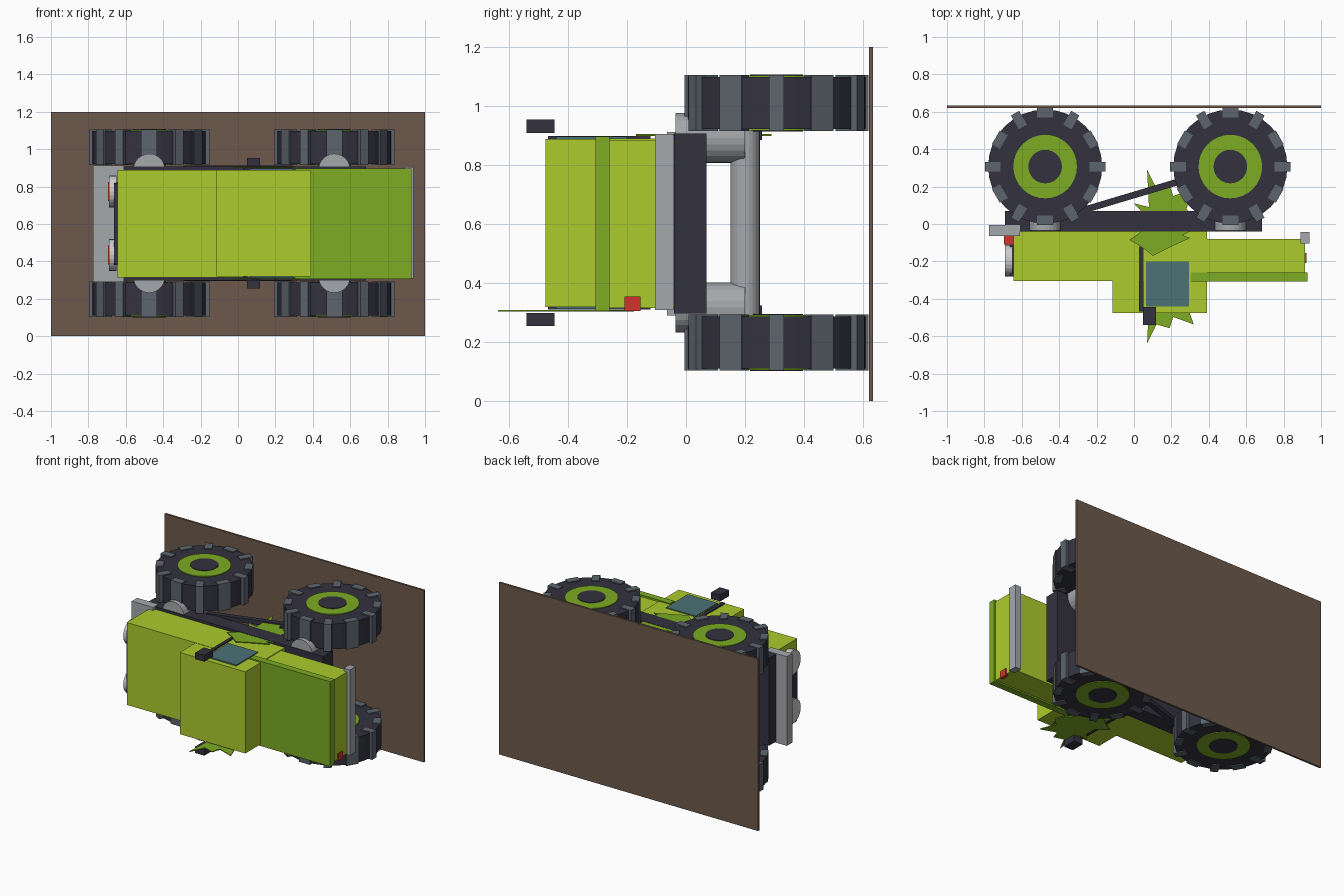
import bpy, bmesh, math
from mathutils import Matrix, Vector

if "Cube" in bpy.data.objects:
    bpy.data.objects.remove(bpy.data.objects["Cube"])


def lin(c):
    return c / 12.92 if c <= 0.04045 else ((c + 0.055) / 1.055) ** 2.4


def material(name, code):
    m = bpy.data.materials.new(name)
    rgb = [lin(int(code[i:i + 2], 16) / 255) for i in (0, 2, 4)]
    m.diffuse_color = (*rgb, 1)
    m.use_nodes = True
    m.node_tree.nodes["Principled BSDF"].inputs["Base Color"].default_value = m.diffuse_color
    return m


LIME = material("lime paint", "ADCB2D")
GREEN = material("green paint", "7CAC22")
DARK = material("dark rubber", "33323F")
TREAD = material("tread grey", "5C656D")
LIGHT = material("light metal", "A5A8AC")
LAMP = material("lamp white", "CCCCCC")
GLASS = material("teal glass", "4C7276")
BROWN = material("brown earth", "6C594C")
RED = material("red lamp", "D2342C")

MID = 0.604  # height of the truck's centre line, since it lies on its side


def finish(name, bm, mat):
    bmesh.ops.recalc_face_normals(bm, faces=bm.faces)
    me = bpy.data.meshes.new(name)
    bm.to_mesh(me)
    bm.free()
    me.materials.append(mat)
    ob = bpy.data.objects.new(name, me)
    bpy.context.collection.objects.link(ob)
    return ob


def add_box(bm, centre, size, spin=0.0):
    bmesh.ops.create_cube(bm, size=1, matrix=Matrix.Translation(centre)
                          @ Matrix.Rotation(spin, 4, 'Z') @ Matrix.Diagonal((*size, 1)))


def box(name, x, y, z, mat):
    bm = bmesh.new()
    lo, hi = Vector((x[0], y[0], z[0])), Vector((x[1], y[1], z[1]))
    add_box(bm, (lo + hi) / 2, hi - lo)
    return finish(name, bm, mat)


def cylinder(name, a, b, r, mat, sides=24):
    a, b = Vector(a), Vector(b)
    d = b - a
    bm = bmesh.new()
    bmesh.ops.create_cone(bm, cap_ends=True, segments=sides, radius1=r, radius2=r, depth=d.length,
                          matrix=Matrix.Translation((a + b) / 2) @ d.to_track_quat('Z', 'Y').to_matrix().to_4x4())
    return finish(name, bm, mat)


def plate(name, pts, z, thick, mat):
    bm = bmesh.new()
    f = bm.faces.new([bm.verts.new((x, y, z)) for x, y in pts])
    r = bmesh.ops.extrude_face_region(bm, geom=[f])
    bmesh.ops.translate(bm, vec=(0, 0, thick), verts=[v for v in r['geom'] if isinstance(v, bmesh.types.BMVert)])
    return finish(name, bm, mat)


# Ground slab standing behind the wheels
box("ground_slab", (-1, 1), (0.62, 0.634), (0, 1.2), BROWN)

# Chassis, body and bumpers
box("chassis", (-0.69, 0.685), (-0.04, 0.07), (0.297, 0.907), DARK)
box("hood", (-0.645, 0.39), (-0.305, -0.04), (0.315, 0.89), LIME)
box("cabin", (-0.115, 0.39), (-0.477, -0.2), (0.318, 0.888), LIME)
box("bed", (0.385, 0.915), (-0.265, -0.08), (0.315, 0.885), LIME)
box("bed_cover", (0.305, 0.927), (-0.307, -0.26), (0.305, 0.897), GREEN)
box("front_bumper", (-0.775, -0.61), (-0.065, -0.005), (0.29, 0.912), LIGHT)
box("rear_bumper", (0.89, 0.937), (-0.105, -0.042), (0.308, 0.905), LIGHT)
box("grille", (-0.663, -0.64), (-0.28, -0.08), (0.38, 0.82), DARK)
box("tail_lamp", (0.9, 0.921), (-0.208, -0.155), (0.305, 0.355), RED)

# Paired parts on both flanks
for side, s in (("left", 1), ("right", -1)):
    def span(lo, hi):
        return tuple(sorted((MID + s * lo, MID + s * hi)))

    box(f"{side}_window", (0.065, 0.295), (-0.44, -0.2), span(0.283, 0.292), GLASS)
    box(f"{side}_pillar", (0.028, 0.05), (-0.468, -0.12), span(0.28, 0.294), DARK)
    box(f"{side}_mirror", (0.048, 0.118), (-0.54, -0.445), span(0.305, 0.35), DARK)
    zl = MID + s * 0.17
    cylinder(f"{side}_headlight", (-0.69, -0.195, zl), (-0.65, -0.195, zl), 0.085, LAMP)
    box(f"{side}_signal", (-0.695, -0.64), (-0.11, -0.06), span(0.12, 0.22), RED)

    # Slanted strut
    bm = bmesh.new()
    add_box(bm, (0.0, 0.155, MID + s * 0.295), (0.6, 0.035, 0.03), 0.29)
    finish(f"{side}_strut", bm, DARK)

    # Jagged paint splash, flipped about the body's middle on the far flank
    splash = [(.07, .29), (.12, .19), (.19, .21), (.21, .15), (.32, .19), (.28, .08), (.33, .03),
              (.30, -.04), (.26, -.06), (.30, -.075), (.19, -.125), (.10, -.17), (.045, -.125),
              (-.025, -.085), (.055, -.03), (.055, .05), (0, .11), (.08, .09)]
    if s < 0:
        splash = [(x, -0.347 - y) for x, y in splash]
    plate(f"{side}_splash", splash, MID + s * 0.298 - 0.003, 0.006, GREEN)

# Wheels, axles and suspension
CY = 0.307
for end, cx in (("front", -0.475), ("rear", 0.515)):
    cylinder(f"{end}_axle", (cx, 0.2, 0.2), (cx, 0.2, 1.0), 0.05, LIGHT)
    for side, s in (("left", 1), ("right", -1)):
        n = f"{end}_{side}"
        zs = MID + s * 0.287
        cylinder(f"{n}_shock", (cx, -0.035, zs), (cx, 0.2, zs), 0.085, LIGHT)
        zc = MID + s * 0.406
        cylinder(f"{n}_tyre", (cx, CY, zc - 0.088), (cx, CY, zc + 0.088), 0.305, DARK, 32)
        cylinder(f"{n}_rim", (cx, CY, zc - 0.093), (cx, CY, zc + 0.093), 0.17, GREEN, 32)
        cylinder(f"{n}_hub", (cx, CY, zc - 0.097), (cx, CY, zc + 0.097), 0.09, DARK)
        bm = bmesh.new()
        for i in range(12):
            a = i * math.tau / 12
            # lugs alternate between radial and crosswise
            add_box(bm, (cx + 0.28 * math.cos(a), CY + 0.287 * math.sin(a), zc),
                    (0.085, 0.05, 0.19), -2 * a)
        finish(f"{n}_tread", bm, TREAD)
